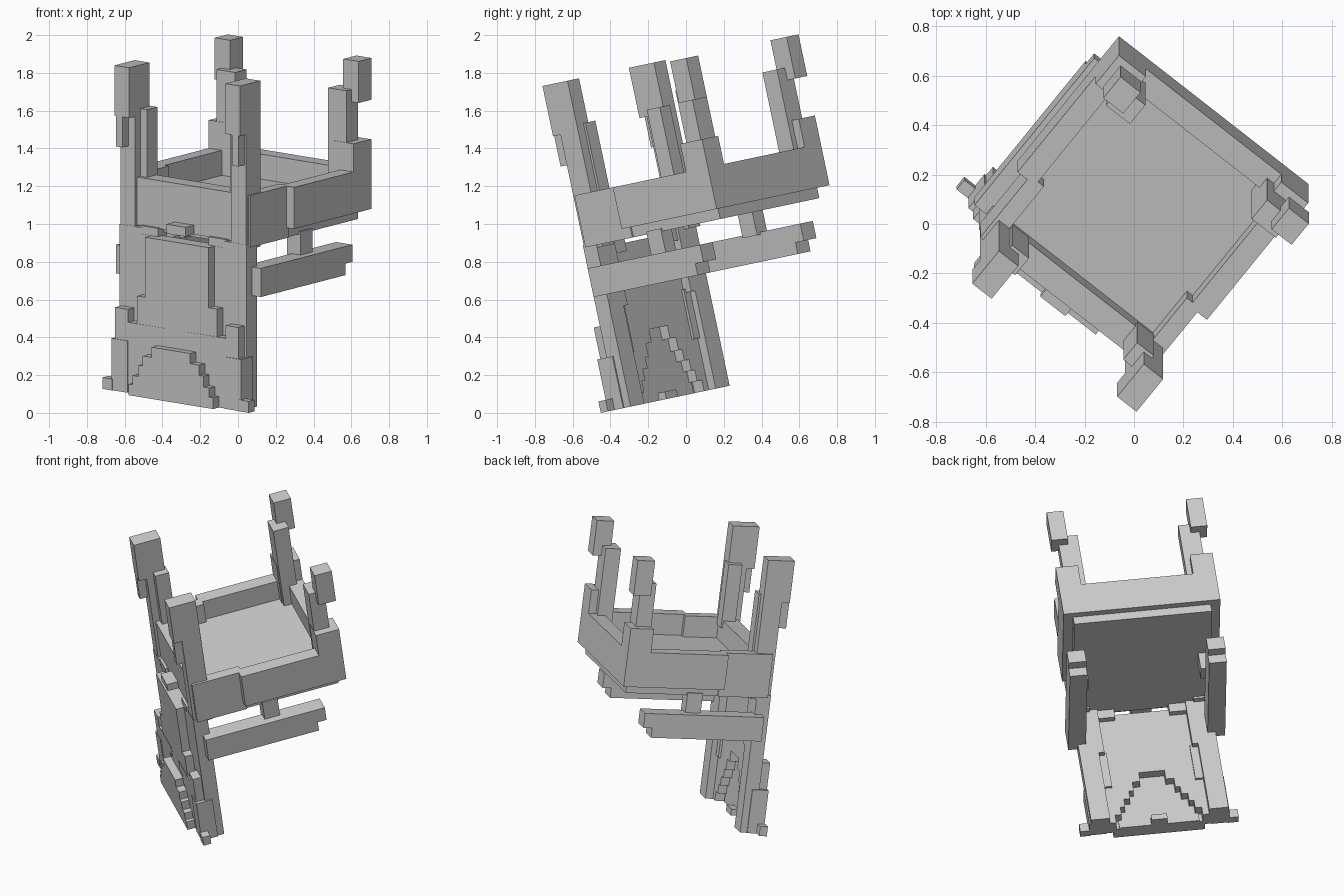
import bpy, bmesh, math
from mathutils import Matrix, Vector

# Whole chair is turned and then tipped forward
TILT = Matrix.Rotation(math.radians(11.9), 4, 'X') @ Matrix.Rotation(math.radians(-38.55), 4, 'Z')
PLACE = TILT @ Matrix.Translation((-0.176, 0, 0.003))


def blocks(name, boxes, mirror=False):
    """One object from boxes (x0, x1, y0, y1, z0, z1), optionally on both sides."""
    bm = bmesh.new()
    for x0, x1, y0, y1, z0, z1 in boxes:
        spans = [(x0, x1), (-x1, -x0)] if mirror else [(x0, x1)]
        for a, b in spans:
            m = (Matrix.Translation(((a + b) / 2, (y0 + y1) / 2, (z0 + z1) / 2))
                 @ Matrix.Diagonal((b - a, y1 - y0, z1 - z0, 1)))
            bmesh.ops.create_cube(bm, size=1, matrix=m)
    me = bpy.data.meshes.new(name)
    bm.to_mesh(me)
    bm.free()
    ob = bpy.data.objects.new(name, me)
    ob.matrix_world = PLACE
    bpy.context.collection.objects.link(ob)
    return ob


# Long front legs that run up into the front posts
blocks("front_leg", [
    (0.325, 0.425, -0.245, -0.123, 0.95, 1.60),
    (0.275, 0.430, -0.247, -0.156, 0.62, 0.98),
    (0.310, 0.430, -0.247, -0.156, 0.09, 0.63),
], mirror=True)
blocks("front_post_cap", [
    (0.325, 0.425, -0.296, -0.123, 1.575, 1.847),
    (0.370, 0.415, -0.296, -0.240, 1.41, 1.58),
], mirror=True)
blocks("front_post_brace", [(0.28, 0.367, -0.20, -0.11, 1.20, 1.61)], mirror=True)
blocks("leg_foot", [
    (0.33, 0.438, -0.305, -0.20, 0.09, 0.37),
    (0.33, 0.417, -0.300, -0.24, 0.37, 0.54),
    (0.43, 0.495, -0.310, -0.26, 0.09, 0.152),
], mirror=True)

# Front panel: a thin sheet pushed forward, getting wider towards the bottom
blocks("front_panel", [
    (-0.215, 0.215, -0.298, -0.205, 0.60, 0.945),
    (0.21, 0.285, -0.247, -0.205, 0.60, 0.945),
    (-0.285, -0.21, -0.247, -0.205, 0.60, 0.945),
    (-0.27, 0.27, -0.298, -0.205, 0.47, 0.62),
    (0.26, 0.32, -0.247, -0.19, 0.37, 0.64),
    (-0.32, -0.26, -0.247, -0.19, 0.37, 0.64),
])

# Stepped arch: raised at the front, hollow at the back
outer = [(0.09, 0.285), (0.15, 0.26), (0.20, 0.22), (0.26, 0.19), (0.315, 0.13), (0.37, 0)]
inner = [(0.09, 0.27), (0.15, 0.23), (0.21, 0.20), (0.27, 0.16), (0.33, 0.13), (0.40, 0.08), (0.47, 0)]
blocks("arch_front", [(-h, h, -0.35, -0.27, z, outer[i + 1][0])
                      for i, (z, h) in enumerate(outer[:-1])])
blocks("arch_surround", [(h, 0.335, -0.30, -0.205, z, inner[i + 1][0])
                         for i, (z, h) in enumerate(inner[:-1])], mirror=True)
blocks("arch_back_sheet", [(-0.25, 0.25, -0.298, -0.26, 0.09, 0.48),
                           (-0.05, 0.05, -0.28, -0.21, 0.09, 0.13)])

# Knob and slit above the panel
blocks("front_knob", [(-0.07, 0.06, -0.30, -0.21, 0.985, 1.035)])
blocks("panel_ledge", [(0.17, 0.29, -0.245, -0.17, 0.90, 0.99)], mirror=True)

# Tray seat: floor, walls, and a wider rear half with raised corners
blocks("seat_floor", [
    (-0.43, 0.43, -0.20, 0.70, 0.964, 1.03),
    (-0.44, 0.44, -0.20, 0.70, 1.02, 1.11),
])
blocks("seat_front_wall", [(-0.43, 0.43, -0.228, -0.12, 0.985, 1.245)])
blocks("seat_side_wall", [
    (0.37, 0.44, -0.225, 0.10, 0.964, 1.245),
    (0.40, 0.49, 0.08, 0.738, 1.02, 1.245),
], mirror=True)
blocks("seat_back_wall", [(-0.49, 0.49, 0.64, 0.738, 1.02, 1.245)])
blocks("seat_back_corner", [(0.35, 0.49, 0.587, 0.738, 1.02, 1.397)], mirror=True)

# Rear posts in two offset tiers
blocks("back_post", [
    (0.315, 0.44, 0.59, 0.69, 1.11, 1.677),
    (0.384, 0.487, 0.633, 0.745, 1.61, 1.835),
], mirror=True)

# Low side rails with the struts that carry the seat
blocks("side_rail", [
    (0.38, 0.49, -0.20, 0.52, 0.698, 0.853),
    (0.38, 0.49, 0.51, 0.577, 0.76, 0.853),
], mirror=True)
blocks("rail_strut", [
    (0.35, 0.44, 0.20, 0.30, 0.84, 0.98),
], mirror=True)
